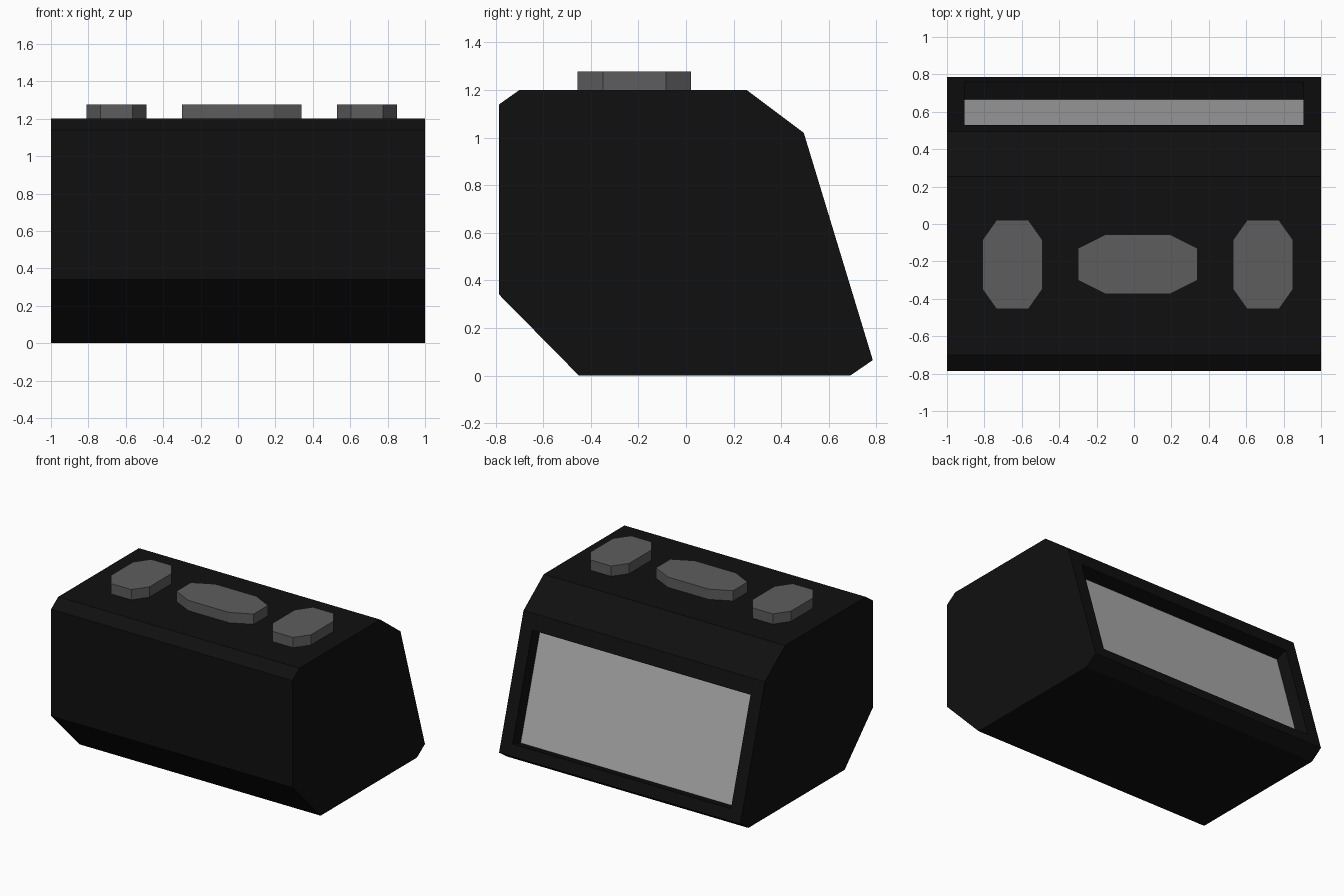
import bpy, bmesh
from mathutils import Vector

if "Cube" in bpy.data.objects:
    bpy.data.objects.remove(bpy.data.objects["Cube"])


def material(name, value):
    m = bpy.data.materials.new(name)
    m.diffuse_color = (value, value, value, 1)
    m.use_nodes = True
    m.node_tree.nodes["Principled BSDF"].inputs["Base Color"].default_value = m.diffuse_color
    return m


def finish(bm, name, mat):
    bmesh.ops.recalc_face_normals(bm, faces=bm.faces)
    mesh = bpy.data.meshes.new(name)
    bm.to_mesh(mesh)
    bm.free()
    mesh.materials.append(mat)
    obj = bpy.data.objects.new(name, mesh)
    bpy.context.collection.objects.link(obj)
    return obj


def prism(points, offset):
    """Closed prism from a polygon and an extrusion vector."""
    bm = bmesh.new()
    base = bm.faces.new([bm.verts.new(p) for p in points])
    top = bmesh.ops.extrude_face_region(bm, geom=[base], use_keep_orig=True)["geom"]
    bmesh.ops.translate(bm, vec=offset, verts=[v for v in top if isinstance(v, bmesh.types.BMVert)])
    bmesh.ops.recalc_face_normals(bm, faces=bm.faces)
    return bm


black = material("black_plastic", 0.005)
grey = material("button_grey", 0.11)
light = material("screen_grey", 0.4)

# Housing: side profile (y, z) extruded across the width
profile = [(-0.785, 0.34), (-0.45, 0), (0.69, 0), (0.785, 0.065),
           (0.495, 1.02), (0.255, 1.2), (-0.70, 1.2), (-0.785, 1.14)]
bm = prism([(-1, y, z) for y, z in profile], (2, 0, 0))

# Recess in the sloping back: inset the face, fit the opening, push it in
low, high = Vector((0, 0.785, 0.065)), Vector((0, 0.495, 1.02))
slope = (high - low).normalized()
normal = Vector((0, slope.z, -slope.y))
back = max(bm.faces, key=lambda f: f.normal.dot(normal))
bmesh.ops.inset_region(bm, faces=[back], thickness=0.09, use_even_offset=True)
for v in back.verts:
    edge = low + slope * 0.085 if v.co.z < 0.5 else high - slope * 0.115
    v.co = edge + Vector((0.905 if v.co.x > 0 else -0.905, 0, 0))
floor = bmesh.ops.extrude_discrete_faces(bm, faces=[back])["faces"][0]
bmesh.ops.translate(bm, vec=normal * -0.1, verts=floor.verts)
corners = [v.co.copy() for v in floor.verts]
bmesh.ops.delete(bm, geom=[floor], context='FACES_ONLY')
finish(bm, "housing", black)

# Screen: fills the floor of the recess
bm = bmesh.new()
face = bm.faces.new([bm.verts.new(c) for c in corners])
face.normal_update()
if face.normal.dot(normal) < 0:
    face.normal_flip()
mesh = bpy.data.meshes.new("screen")
bm.to_mesh(mesh)
bm.free()
mesh.materials.append(light)
bpy.context.collection.objects.link(bpy.data.objects.new("screen", mesh))


# Buttons: chamfered eight-sided blocks on the top
def button(name, cx, cy, hx, hy, cut_x, cut_y):
    pts = [(hx, hy - cut_y), (hx - cut_x, hy)]
    pts += [(-x, y) for x, y in reversed(pts)]
    pts += [(-x, -y) for x, y in pts]
    finish(prism([(cx + x, cy + y, 1.2) for x, y in pts], (0, 0, 0.077)), name, grey)


button("left_button", -0.65, -0.217, 0.16, 0.238, 0.075, 0.106)
button("middle_button", 0.02, -0.215, 0.32, 0.16, 0.15, 0.075)
button("right_button", 0.69, -0.217, 0.16, 0.238, 0.075, 0.106)
